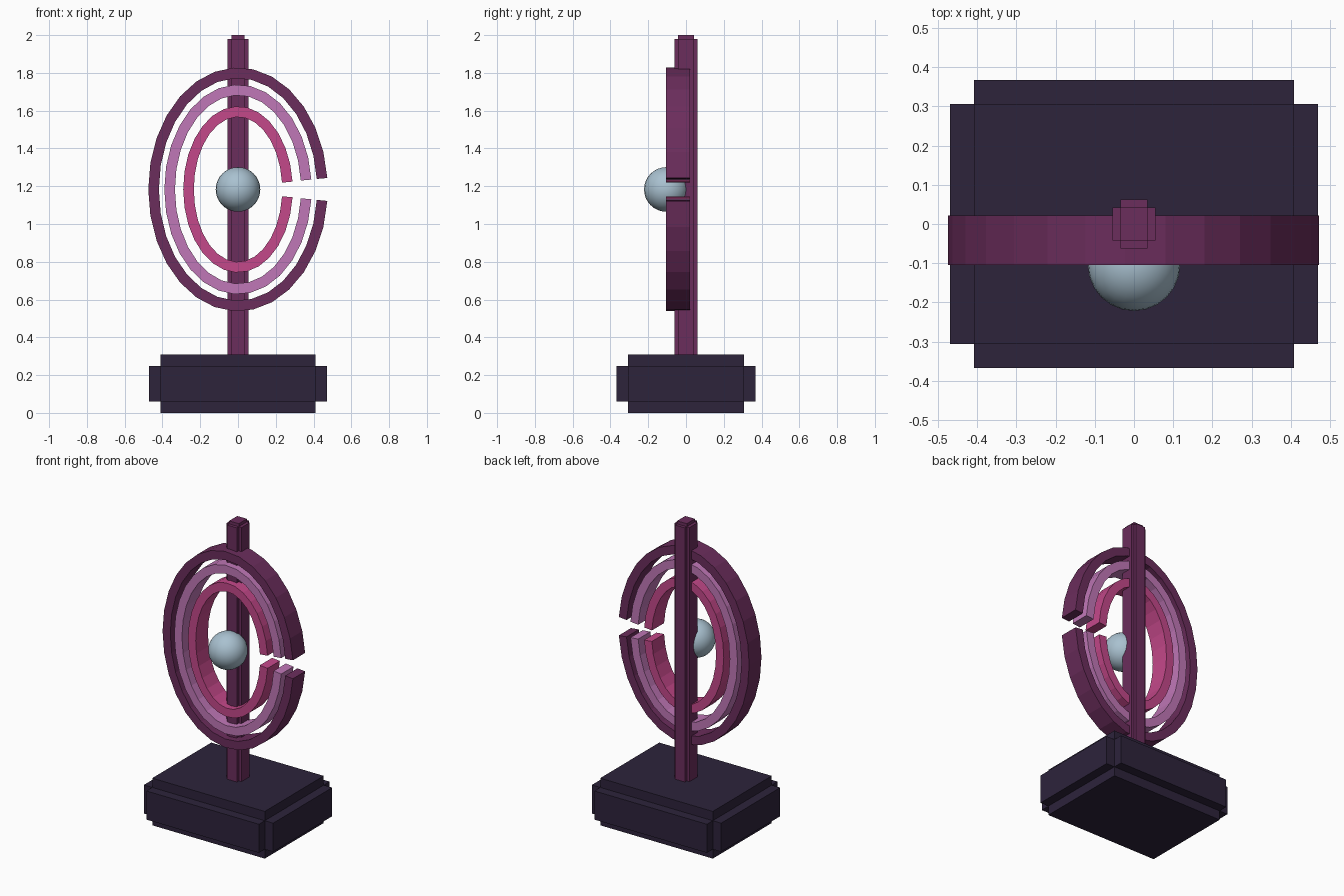
import bpy, bmesh, math
from mathutils import Matrix

cube = bpy.data.objects.get("Cube")
if cube:
    bpy.data.objects.remove(cube, do_unlink=True)


def material(name, hexcode):
    srgb = [int(hexcode[i:i + 2], 16) / 255 for i in (0, 2, 4)]
    rgba = [c / 12.92 if c <= 0.04045 else ((c + 0.055) / 1.055) ** 2.4 for c in srgb] + [1.0]
    m = bpy.data.materials.new(name)
    m.use_nodes = True
    m.diffuse_color = rgba
    m.node_tree.nodes["Principled BSDF"].inputs["Base Color"].default_value = rgba
    return m


def make_object(name, bm, mat):
    bmesh.ops.recalc_face_normals(bm, faces=bm.faces)
    mesh = bpy.data.meshes.new(name)
    bm.to_mesh(mesh)
    bm.free()
    mesh.materials.append(mat)
    obj = bpy.data.objects.new(name, mesh)
    bpy.context.collection.objects.link(obj)
    return obj


def notched_block(name, hx, hy, z0, z1, notch, mat):
    """Block with square steps cut along every edge: three crossing boxes."""
    bm = bmesh.new()
    mid, hz = (z0 + z1) / 2, (z1 - z0) / 2
    for axis in range(3):
        half = [h if i == axis else h - notch for i, h in enumerate((hx, hy, hz))]
        bmesh.ops.create_cube(bm, size=2, matrix=Matrix.Translation((0, 0, mid))
                              @ Matrix.Diagonal((*half, 1)))
    return make_object(name, bm, mat)


CENTRE_Z = 1.183
FRONT_Y, BACK_Y = -0.105, 0.022


def split_ring(name, rx, rz, mat, width=0.056, gap=math.radians(5.4), steps=28):
    """Flat-sided oval band, open by a small gap on the +x side."""
    bm = bmesh.new()
    sections = []
    for i in range(steps + 1):
        a = gap + (2 * math.pi - 2 * gap) * i / steps
        c, s = math.cos(a), math.sin(a)
        corners = ((0, FRONT_Y), (0, BACK_Y), (width, BACK_Y), (width, FRONT_Y))
        sections.append([bm.verts.new(((rx - w) * c, y, CENTRE_Z + (rz - w) * s))
                         for w, y in corners])
    for a, b in zip(sections, sections[1:]):
        for k in range(4):
            n = (k + 1) % 4
            bm.faces.new((a[k], a[n], b[n], b[k]))
    bm.faces.new(sections[0])
    bm.faces.new(sections[-1])
    return make_object(name, bm, mat)


dark = material("dark_indigo", "2d233b")
plum = material("plum", "6b2d5c")
lilac = material("lilac", "c077b7")
pink = material("rose_pink", "c4488a")
blue = material("pale_blue", "a9c1d0")

# Stand
notched_block("base", 0.47, 0.367, 0.0, 0.31, 0.061, dark)
notched_block("post", 0.055, 0.062, 0.27, 2.0, 0.02, plum)

# Nested open rings
split_ring("outer_ring", 0.475, 0.645, plum)
split_ring("middle_ring", 0.39, 0.555, lilac)
split_ring("inner_ring", 0.29, 0.44, pink)

# Central ball
bm = bmesh.new()
bmesh.ops.create_uvsphere(bm, u_segments=24, v_segments=16, radius=0.118,
                          matrix=Matrix.Translation((0, -0.104, CENTRE_Z)))
for f in bm.faces:
    f.smooth = True
make_object("ball", bm, blue)
